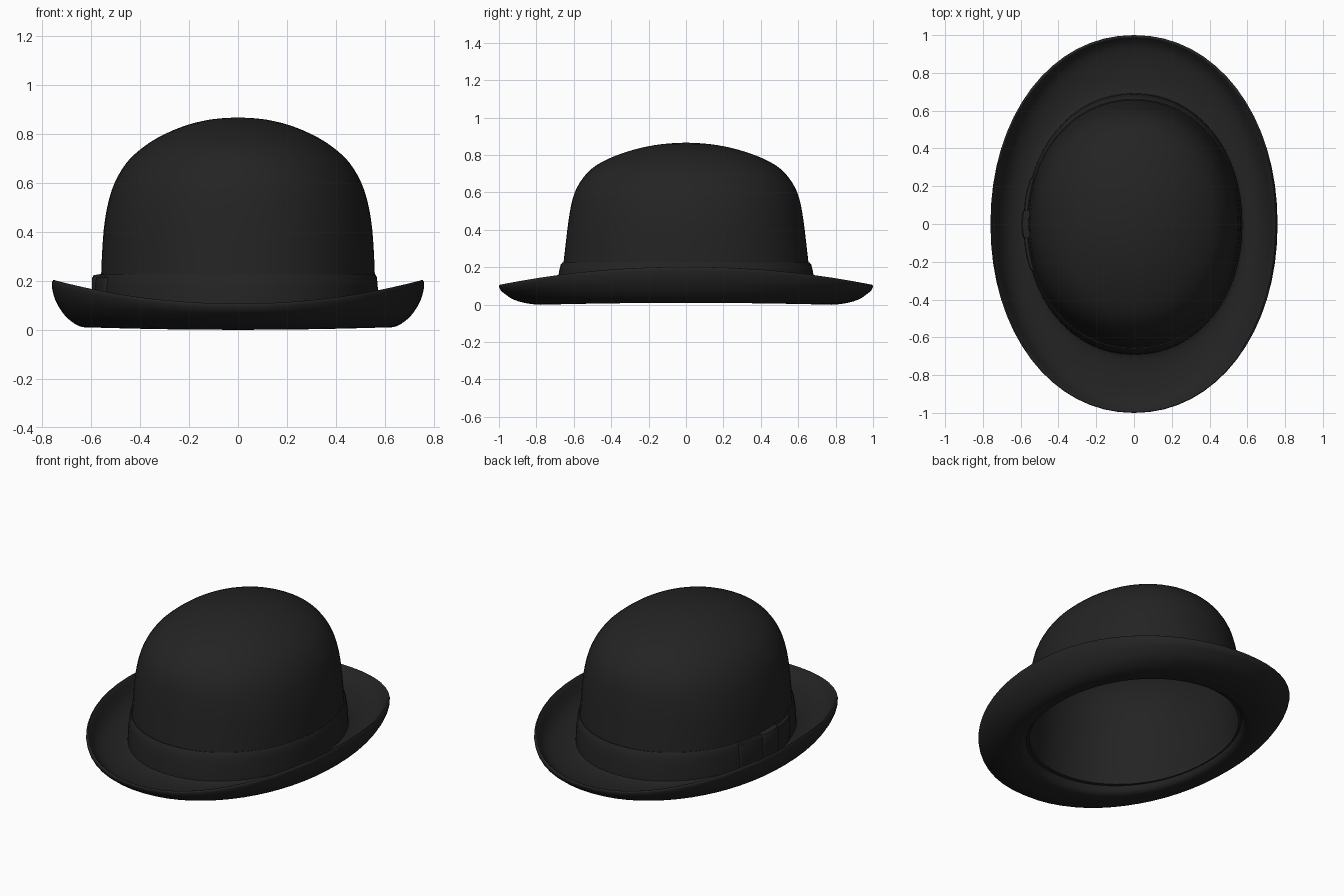
import bpy, bmesh, math

if "Cube" in bpy.data.objects:
    bpy.data.objects.remove(bpy.data.objects["Cube"])

felt = bpy.data.materials.new("black_felt")
felt.diffuse_color = (0.017, 0.017, 0.017, 1)
felt.use_nodes = True
felt.node_tree.nodes["Principled BSDF"].inputs["Base Color"].default_value = felt.diffuse_color
SEG = 64


def skin(name, rings, wrap=False, angle=40):
    """Bridge closed rings of points; wrap joins last to first, otherwise cap the ends."""
    bm = bmesh.new()
    vs = [[bm.verts.new(p) for p in ring] for ring in rings]
    n = len(vs[0])
    pairs = list(zip(vs, vs[1:])) + ([(vs[-1], vs[0])] if wrap else [])
    for a, b in pairs:
        for i in range(n):
            j = (i + 1) % n
            bm.faces.new((a[i], a[j], b[j], b[i]))
    if not wrap:
        bm.faces.new(vs[0])
        bm.faces.new(vs[-1])
    bmesh.ops.recalc_face_normals(bm, faces=bm.faces)
    me = bpy.data.meshes.new(name)
    bm.to_mesh(me)
    bm.free()
    me.materials.append(felt)
    ob = bpy.data.objects.new(name, me)
    bpy.context.collection.objects.link(ob)
    bpy.ops.object.select_all(action='DESELECT')
    ob.select_set(True)
    bpy.context.view_layer.objects.active = ob
    bpy.ops.object.shade_smooth_by_angle(angle=math.radians(angle))
    return ob


def oval(a, b, z_side, z_front):
    """Slightly squared oval whose height changes from the sides to the front and back."""
    pts = []
    for i in range(SEG):
        t = 2 * math.pi * i / SEG
        c, s = math.cos(t), math.sin(t)
        e = 2 / 2.08
        pts.append((a * math.copysign(abs(c) ** e, c), b * math.copysign(abs(s) ** e, s),
                    z_side + (z_front - z_side) * s * s))
    return pts


def smooth(rows, steps=3):
    """Catmull-Rom interpolation through the profile rows."""
    out = []
    for i in range(len(rows) - 1):
        p0, p1 = rows[max(i - 1, 0)], rows[i]
        p2, p3 = rows[i + 1], rows[min(i + 2, len(rows) - 1)]
        for k in range(steps):
            t = k / steps
            out.append([0.5 * (2 * b + (c - a) * t + (2 * a - 5 * b + 4 * c - d) * t * t
                               + (3 * b - a - 3 * c + d) * t ** 3)
                        for a, b, c, d in zip(p0, p1, p2, p3)])
    return out + [list(rows[-1])]


# Profile rows: half width, half length, height at the sides, height at front and back
crown = [(0.004, 0.005, 0.866, 0.866), (0.11, 0.13, 0.858, 0.858), (0.22, 0.27, 0.831, 0.831),
         (0.33, 0.41, 0.782, 0.782), (0.415, 0.505, 0.722, 0.726), (0.47, 0.568, 0.66, 0.652),
         (0.515, 0.605, 0.57, 0.57), (0.543, 0.628, 0.45, 0.45), (0.555, 0.645, 0.31, 0.31),
         (0.56, 0.66, 0.18, 0.18), (0.565, 0.672, 0.08, 0.07)]
brim = [(0.60, 0.76, 0.062, 0.045), (0.66, 0.87, 0.082, 0.05), (0.705, 0.94, 0.125, 0.066),
        (0.735, 0.975, 0.182, 0.09), (0.75, 0.99, 0.202, 0.106), (0.76, 1.0, 0.19, 0.1),
        (0.755, 0.992, 0.15, 0.078), (0.738, 0.972, 0.104, 0.06), (0.70, 0.92, 0.05, 0.026),
        (0.645, 0.84, 0.013, 0.005), (0.59, 0.75, 0.012, 0.0), (0.55, 0.68, 0.035, 0.02)]
lining = [(a * 0.955, b * 0.96, zs - 0.025, zf - 0.025) for a, b, zs, zf in reversed(crown[:-1])]
lining[-1] = (0.004, 0.005, 0.841, 0.841)

# Hollow crown and curled brim in one shell
skin("hat_body", [oval(*r) for r in smooth(crown + brim + lining)])

# Ribbon band around the crown base
band = [(0.574, 0.692, 0.05), (0.574, 0.688, 0.12), (0.570, 0.678, 0.18), (0.567, 0.67, 0.214),
        (0.561, 0.661, 0.225), (0.55, 0.645, 0.222), (0.54, 0.64, 0.05)]
skin("hat_band", [oval(a, b, z, z) for a, b, z in band], wrap=True)


def bow_part(name, y0, y1, z0, z1, depth):
    """Pillow-shaped strip wrapped over the left side of the band."""
    rings, n = [], 10
    for i in range(n + 1):
        u = i / n
        y = y0 + (y1 - y0) * (0.5 - 0.5 * math.cos(math.pi * u))
        x = -0.572 * math.sqrt(1 - (y / 0.69) ** 2)
        d = depth * (0.45 + 0.55 * math.sin(math.pi * u) ** 0.5) if 0 < i < n else depth * 0.45
        rings.append([(x + 0.02, y, z0), (x - d * 0.7, y, z0), (x - d, y, z0 + 0.012),
                      (x - d, y, z1 - 0.02), (x - d * 0.7, y, z1 - 0.006), (x + 0.02, y, z1)])
    skin(name, rings, angle=50)


# Flat bow: two loops and the knot between them
bow_part("bow_loop_front", -0.245, -0.06, 0.06, 0.218, 0.015)
bow_part("bow_loop_back", 0.06, 0.245, 0.06, 0.218, 0.015)
bow_part("bow_knot", -0.075, 0.075, 0.06, 0.228, 0.025)
